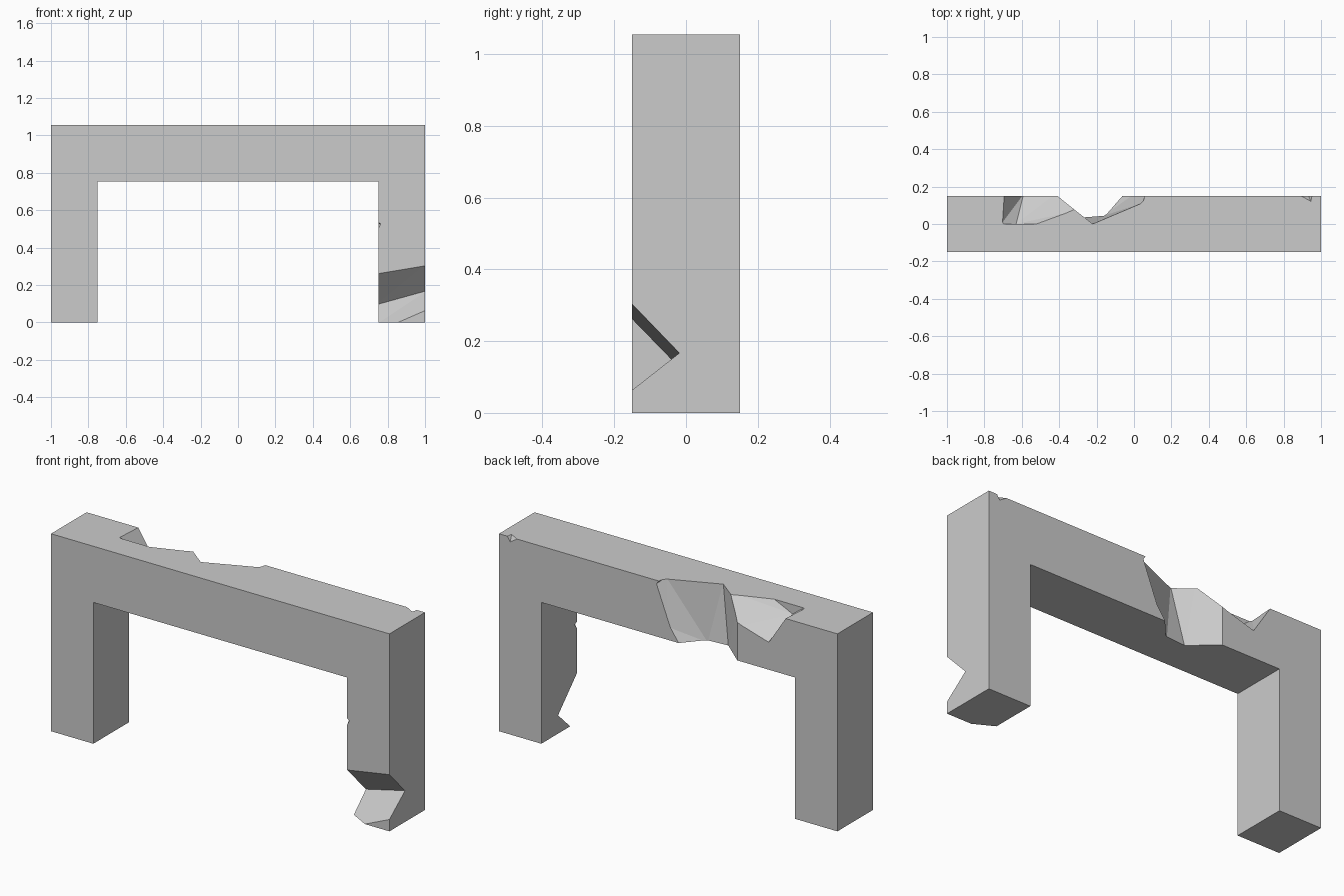
import bpy
import bmesh

W, D, H = 1.0, 0.15, 1.055      # half width, half depth, height
LEG, SOFFIT = 0.75, 0.755       # inner face of legs, underside of beam
PUSH = 0.01                     # how far cutters poke out of the stone

cube = bpy.data.objects.get("Cube")
if cube:
    bpy.data.objects.remove(cube, do_unlink=True)

stone = bpy.data.materials.new("grey stone")
stone.use_nodes = True
stone.diffuse_color = (0.6, 0.6, 0.6, 1)
stone.node_tree.nodes["Principled BSDF"].inputs["Base Color"].default_value = (0.6, 0.6, 0.6, 1)


def add_object(name, bm):
    bmesh.ops.recalc_face_normals(bm, faces=bm.faces)
    mesh = bpy.data.meshes.new(name)
    bm.to_mesh(mesh)
    bm.free()
    mesh.materials.append(stone)
    obj = bpy.data.objects.new(name, mesh)
    bpy.context.collection.objects.link(obj)
    return obj


def outward(p):
    """Move a point lying on the stone surface slightly outside it."""
    x, y, z = p
    if abs(x) == W:
        x += PUSH if x > 0 else -PUSH
    if abs(x) == LEG and z < SOFFIT:
        x -= PUSH if x > 0 else -PUSH
    if abs(y) == D:
        y += PUSH if y > 0 else -PUSH
    if z == H:
        z += PUSH
    elif z == 0 or (z == SOFFIT and abs(x) < LEG):
        z -= PUSH
    return x, y, z


def break_off(target, name, points):
    """Cut a convex broken piece out of the target."""
    bm = bmesh.new()
    verts = [bm.verts.new(outward(p)) for p in points]
    hull = bmesh.ops.convex_hull(bm, input=verts)
    loose = {v for v in hull["geom_interior"] + hull["geom_unused"]
             if isinstance(v, bmesh.types.BMVert)}
    bmesh.ops.delete(bm, geom=list(loose), context='VERTS')
    cutter = add_object(name, bm)
    cutter.hide_render = True
    cutter.hide_set(True)
    mod = target.modifiers.new(name, 'BOOLEAN')
    mod.operation = 'DIFFERENCE'
    mod.solver = 'EXACT'
    mod.object = cutter


# Arch: one profile pulled through the depth
bm = bmesh.new()
profile = [(-W, 0), (-LEG, 0), (-LEG, SOFFIT), (LEG, SOFFIT),
           (LEG, 0), (W, 0), (W, H), (-W, H)]
face = bm.faces.new([bm.verts.new((x, -D, z)) for x, z in profile])
pulled = bmesh.ops.extrude_face_region(bm, geom=[face])
bmesh.ops.translate(bm, vec=(0, 2 * D, 0),
                    verts=[g for g in pulled["geom"] if isinstance(g, bmesh.types.BMVert)])
arch = add_object("stone_arch", bm)

# Shallow break on the back of the beam
break_off(arch, "shallow_break_cutter", [
    (-0.71, 0, H), (-0.70, D, H), (-0.50, 0, H), (-0.31, 0.07, H), (-0.41, D, H),
    (-0.63, 0, 1.005), (-0.59, D, 0.895), (-0.42, D, 0.945)])

# Deep break through the back of the beam
break_off(arch, "deep_break_cutter", [
    (-0.42, D, H), (-0.31, 0.07, H), (-0.22, 0, H), (0.04, 0.11, H), (0.05, D, H),
    (0.077, D, 1.03), (0, D, 0.83), (-0.42, D, SOFFIT), (-0.276, 0.036, SOFFIT),
    (-0.16, 0.045, SOFFIT), (-0.06, D, SOFFIT)])

# Wedge missing from the foot of the left leg
break_off(arch, "foot_break_cutter", [
    (W, -0.02, 0.17), (LEG, 0.01, 0.095), (W, -D, 0.315), (LEG, -D, 0.27),
    (W, -D, 0.06), (0.85, -D, 0), (LEG, -0.10, 0), (LEG, -D, 0)])

# Small chips on the leg edge and the top back corner
break_off(arch, "leg_chip_cutter", [
    (LEG, -D, 0.55), (0.77, -D, 0.525), (LEG, -D, 0.47), (LEG, -0.115, 0.53)])
break_off(arch, "corner_chip_cutter", [
    (0.95, 0.11, H), (0.86, D, H), (0.96, D, H), (0.93, D, 1.02)])
